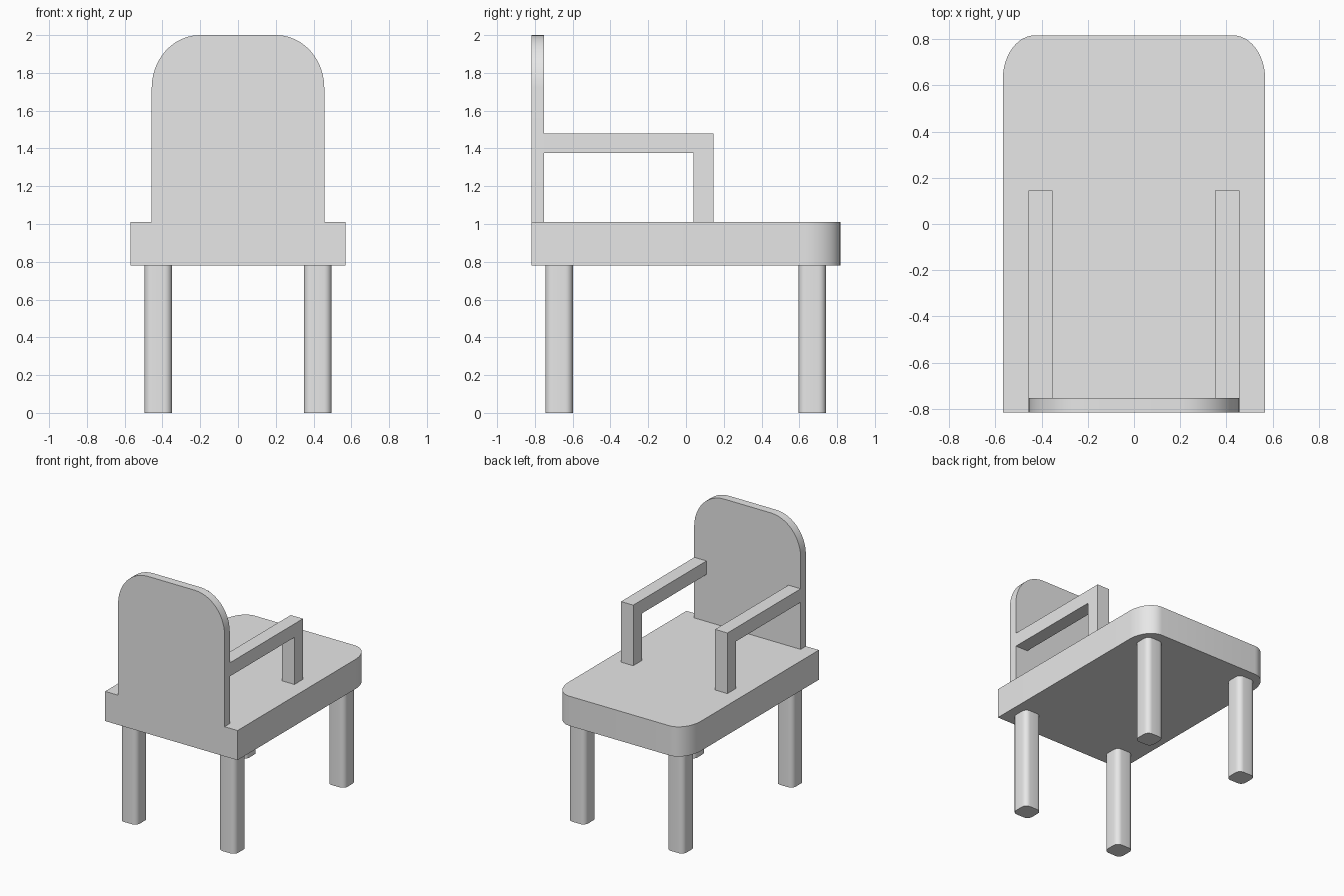
import bpy, bmesh, math
from mathutils import Matrix, Vector

cube = bpy.data.objects.get("Cube")
if cube:
    bpy.data.objects.remove(cube, do_unlink=True)

grey = bpy.data.materials.new("plain_grey")
grey.use_nodes = True
colour = (0.8, 0.8, 0.8, 1)
grey.diffuse_color = colour
grey.node_tree.nodes["Principled BSDF"].inputs["Base Color"].default_value = colour


def rounded_outline(width, height, top=(0, 0), bottom=(0, 0), steps=12):
    """Centred rectangle whose top and bottom corners are elliptical arcs."""
    points = []
    for quarter, (sx, sy) in enumerate([(1, 1), (-1, 1), (-1, -1), (1, -1)]):
        rx, ry = top if sy > 0 else bottom
        cx, cy = sx * (width / 2 - rx), sy * (height / 2 - ry)
        count = steps if rx else 0
        for i in range(count + 1):
            a = math.pi / 2 * (quarter + (i / count if count else 0))
            points.append((cx + rx * math.cos(a), cy + ry * math.sin(a)))
    return points


def extrude(name, outline, depth, location, upright=None):
    """Extrude a flat outline along z; upright turns it to face along 'x' or 'y'."""
    bm = bmesh.new()
    face = bm.faces.new([bm.verts.new((x, y, 0)) for x, y in outline])
    new = bmesh.ops.extrude_face_region(bm, geom=[face])["geom"]
    bmesh.ops.translate(bm, vec=(0, 0, depth),
                        verts=[v for v in new if isinstance(v, bmesh.types.BMVert)])
    if upright:
        turn = Matrix.Rotation(math.pi / 2, 4, "X")
        if upright == "x":
            turn = Matrix.Rotation(math.pi / 2, 4, "Z") @ turn
        bm.transform(turn)
    bm.transform(Matrix.Translation(Vector(location)))
    bmesh.ops.recalc_face_normals(bm, faces=bm.faces)
    mesh = bpy.data.meshes.new(name)
    bm.to_mesh(mesh)
    bm.free()
    mesh.materials.append(grey)
    obj = bpy.data.objects.new(name, mesh)
    bpy.context.collection.objects.link(obj)
    bpy.ops.object.select_all(action="DESELECT")
    obj.select_set(True)
    bpy.context.view_layer.objects.active = obj
    bpy.ops.object.shade_smooth_by_angle(angle=math.radians(30))
    return obj


# Seat slab, rounded at the open end
extrude("seat", rounded_outline(1.136, 1.634, top=(0.14, 0.19)), 0.23, (0, 0, 0.78))

# Backrest panel with a rounded top
extrude("backrest", rounded_outline(0.914, 0.99, top=(0.255, 0.28)), 0.064,
        (0, -0.753, 1.505), upright="y")

# L-shaped armrests, each a rail with a post
arm_profile = [(-0.753, 1.375), (0.04, 1.375), (0.04, 1.01),
               (0.145, 1.01), (0.145, 1.48), (-0.753, 1.48)]
for side, x in (("left", 0.351), ("right", -0.457)):
    extrude(side + "_armrest", arm_profile, 0.105, (x, 0, 0), upright="x")

# Four square legs with softened corners
soft = (0.04, 0.04)
leg_outline = rounded_outline(0.146, 0.146, top=soft, bottom=soft, steps=6)
for side, x in (("left", 0.422), ("right", -0.422)):
    for end, y in (("inner", -0.672), ("outer", 0.668)):
        extrude(f"{side}_{end}_leg", leg_outline, 0.78, (x, y, 0))
